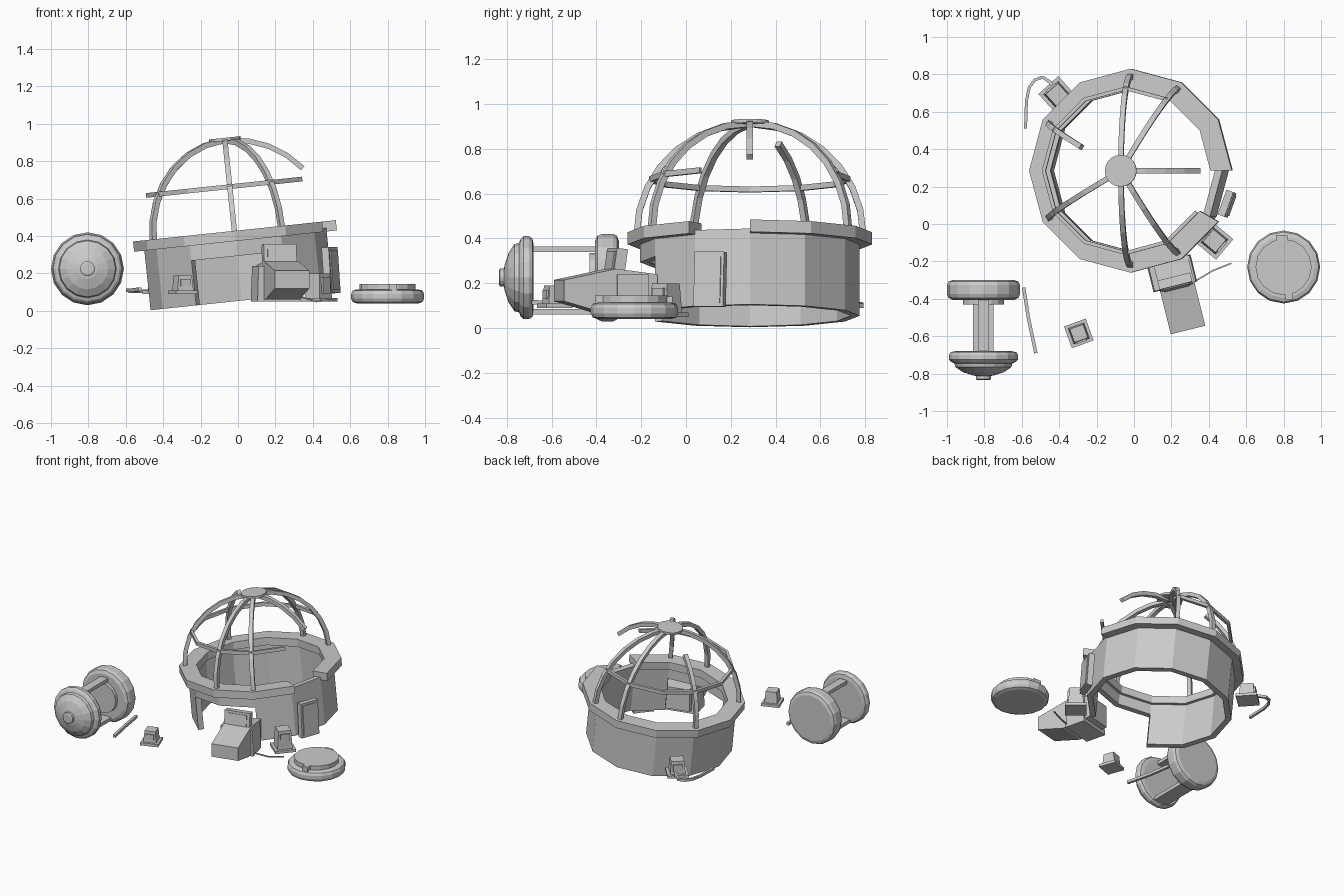
import bpy, bmesh
from math import sin, cos, pi, radians, sqrt
from mathutils import Matrix, Vector

if "Cube" in bpy.data.objects:
    bpy.data.objects.remove(bpy.data.objects["Cube"])

I = Matrix.Identity(4)
# tilted frame shared by the wall, rim and dome
TILT = Matrix.Translation((0.02, 0.285, 0.055)) @ Matrix.Rotation(radians(-6), 4, 'Y')


def place(x, y, z, rot=0):
    return Matrix.Translation((x, y, z)) @ Matrix.Rotation(radians(rot), 4, 'Z')


def finish(bm, name, mat=I):
    bmesh.ops.remove_doubles(bm, verts=bm.verts, dist=1e-5)
    bmesh.ops.recalc_face_normals(bm, faces=bm.faces)
    bm.transform(mat)
    me = bpy.data.meshes.new(name)
    bm.to_mesh(me)
    bm.free()
    ob = bpy.data.objects.new(name, me)
    bpy.context.collection.objects.link(ob)
    return ob


def loft(name, sections, mat=I, closed=False):
    """Skin matching point loops into a solid."""
    bm = bmesh.new()
    loops = [[bm.verts.new(p) for p in s] for s in sections]
    pairs = list(zip(loops, loops[1:] + loops[:1])) if closed else list(zip(loops, loops[1:]))
    for a, b in pairs:
        n = len(a)
        for i in range(n):
            bm.faces.new((a[i], a[(i + 1) % n], b[(i + 1) % n], b[i]))
    if not closed:
        bm.faces.new(loops[0])
        bm.faces.new(loops[-1])
    return finish(bm, name, mat)


def arc_band(name, a0, a1, r0, r1, z0, z1, mat=TILT, step=30):
    n = round((a1 - a0) / step)
    full = a1 - a0 >= 360
    secs = []
    for i in range(n if full else n + 1):
        a = radians(a0 + i * step)
        secs.append([(r * cos(a), r * sin(a), z) for r, z in ((r0, z0), (r1, z0), (r1, z1), (r0, z1))])
    return loft(name, secs, mat, full)


def lathe(name, profile, mat, n=16):
    return loft(name, [[(r * cos(2 * pi * i / n), r * sin(2 * pi * i / n), z) for i in range(n)]
                       for r, z in profile], mat)


def box(name, x, y, z, mat=I, taper=1.0):
    """Box from (min, max) ranges with an optional tapered top."""
    cx, cy = sum(x) / 2, sum(y) / 2
    secs = []
    for h, t in ((z[0], 1), (z[1], taper)):
        secs.append([(cx + (u - cx) * t, cy + (v - cy) * t, h)
                     for u, v in ((x[0], y[0]), (x[1], y[0]), (x[1], y[1]), (x[0], y[1]))])
    return loft(name, secs, mat)


def tube(name, pts, w, h, mat=I, up=(0, 0, 1)):
    """Rectangular bar swept along points."""
    pts = [Vector(p) for p in pts]
    secs = []
    for i, p in enumerate(pts):
        t = (pts[min(i + 1, len(pts) - 1)] - pts[max(i - 1, 0)]).normalized()
        s = t.cross(Vector(up)).normalized()
        n = s.cross(t)
        secs.append([p + s * a * w / 2 + n * b * h / 2 for a, b in ((-1, -1), (1, -1), (1, 1), (-1, 1))])
    return loft(name, secs, mat)


# round wall with a doorway at the front, and a lintel over it
arc_band("wall", -60, 240, 0.45, 0.49, 0, 0.34)
arc_band("door_lintel", 240, 300, 0.45, 0.49, 0.24, 0.34)
# rim with one broken-out segment
arc_band("wall_rim", 0, 330, 0.43, 0.545, 0.32, 0.375)

# dome ribs, two of them snapped
BASE, R, H = 0.365, 0.505, 0.495


def rib(ang, t0, t1):
    a = radians(ang)
    n = max(3, round((t1 - t0) / 12))
    pts = []
    for i in range(n + 1):
        t = radians(t0 + (t1 - t0) * i / n)
        pts.append((R * cos(t) * cos(a), R * cos(t) * sin(a), BASE + H * sin(t)))
    tube("dome_rib", pts, 0.028, 0.028, TILT, (-sin(a), cos(a), 0))


for ang in (90, 60, -60, -90, 210):
    rib(ang, 0, 88)
rib(0, 38, 88)
rib(150, 0, 60)
arc_band("dome_ring", 60, 330, 0.43, 0.45, 0.60, 0.625)
lathe("dome_hub", [(0.085, 0.858), (0.085, 0.875)], TILT, 20)


# round end cap shared by the fallen canister and the loose lid
def end_cap(name, mat, r=0.195):
    lathe(name, [(r - 0.03, 0), (r - 0.008, 0.008), (r, 0.025), (r, 0.05), (r - 0.008, 0.068),
                 (r - 0.03, 0.075)], mat)
    lathe(name + "_step", [(0.15, 0.07), (0.15, 0.105)], mat)


lid = place(0.8, -0.23, 0.04)
end_cap("loose_lid", lid)
box("lid_catch", (0.01, 0.05), (-0.175, -0.14), (0.07, 0.105), lid)
box("lid_catch", (-0.04, 0.02), (0.13, 0.17), (0.07, 0.10), lid)

# fallen canister lying along y
can = Matrix.Translation((-0.805, -0.30, 0.225)) @ Matrix.Rotation(radians(90), 4, 'X')
lathe("canister_base", [(0.165, 0), (0.187, 0.008), (0.195, 0.025), (0.195, 0.075),
                        (0.187, 0.095), (0.165, 0.105)], can)
lathe("canister_base_step", [(0.11, 0.10), (0.11, 0.13)], can)
lathe("canister_head", [(0.15, 0.38), (0.175, 0.385), (0.185, 0.40), (0.185, 0.425), (0.172, 0.438),
                        (0.155, 0.445), (0.15, 0.465), (0.11, 0.492), (0.055, 0.51), (0.04, 0.512),
                        (0.04, 0.53), (0.03, 0.535)], can)
box("canister_strut_top", (-0.03, 0.03), (0.115, 0.14), (0.09, 0.39), can)
box("canister_strut_bottom", (-0.055, 0.055), (-0.165, -0.14), (0.09, 0.39), can)

# loose rod
tube("loose_rod", [(-0.59, -0.34, 0.11), (-0.565, -0.5, 0.11), (-0.525, -0.69, 0.115)], 0.018, 0.02)

# console in the doorway (local -y faces outward)
con = place(0.185, -0.17, 0, 14)
prof = [(0.02, 0.08), (0.02, 0.24), (-0.17, 0.265), (-0.41, 0.215), (-0.41, 0.12), (-0.2, 0.06)]
loft("console_body", [[(x, y, z) for y, z in prof] for x in (-0.09, 0.10)], con)
box("console_frame", (-0.125, 0.115), (-0.17, -0.02), (0.05, 0.24), con, 0.95)
scr = con @ Matrix.Translation((0, -0.15, 0.24)) @ Matrix.Rotation(radians(-8), 4, 'X')
box("console_screen", (-0.09, 0.09), (-0.03, 0.02), (0, 0.115), scr)
box("console_screen_panel", (-0.07, 0.07), (-0.036, -0.03), (0.02, 0.10), scr)


# small equipment boxes on foot plates
def unit(mat, s=1.0, h=0.12):
    w = 0.065 * s
    box("unit_foot", (-w, w), (-w, w), (0, 0.02), mat)
    box("unit_body", (-w * .72, w * .72), (-w * .72, w * .72), (0.02, h), mat, 0.85)
    box("unit_cap", (-w * .45, w * .45), (-w * .8, -w * .55), (0.04, h - 0.02), mat)


unit(place(-0.295, -0.585, 0.09, 20), 0.95, 0.10)
unit(place(0.43, -0.09, 0.05, 50), 1.1, 0.15)
unit(place(-0.41, 0.69, 0.09, 222), 1.1, 0.11)

# side door slab against the wall
door = place(0.505, 0.105, 0.095, -20) @ Matrix.Rotation(radians(-4), 4, 'Y')
box("side_door", (-0.02, 0.02), (-0.07, 0.07), (0, 0.245), door)
box("side_door_panel", (0.02, 0.026), (-0.057, 0.057), (0.015, 0.23), door)

# bent pipe and cable
tube("bent_pipe", [(-0.42, 0.72, 0.12), (-0.45, 0.76, 0.11), (-0.49, 0.785, 0.105), (-0.53, 0.77, 0.105),
                   (-0.56, 0.73, 0.105), (-0.575, 0.66, 0.105), (-0.58, 0.51, 0.105)], 0.016, 0.018)
tube("cable", [(0.32, -0.31, 0.08), (0.42, -0.25, 0.05), (0.52, -0.21, 0.06)], 0.008, 0.008)
